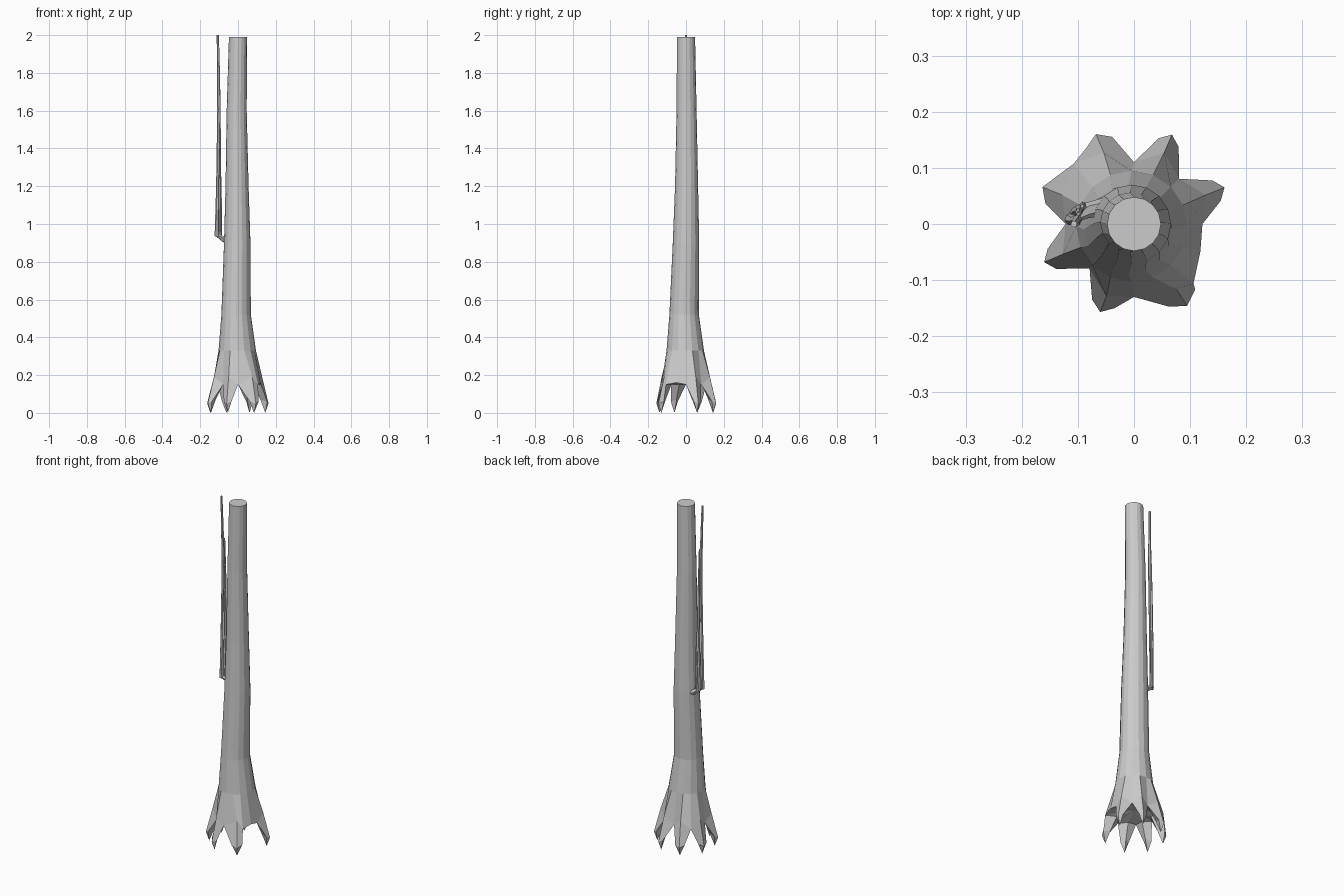
import bpy, bmesh
from math import cos, sin, radians

if "Cube" in bpy.data.objects:
    bpy.data.objects.remove(bpy.data.objects["Cube"])

N = 16

def polar(deg, r, z, cx=0.0, cy=0.0):
    a = radians(deg)
    return (cx + r * cos(a), cy + r * sin(a), z)

# Trunk: leaning stack of 16-sided rings, top to bottom (z, radius, cx, cy)
bm = bmesh.new()
rings = [(1.99, .048, 0, 0), (1.6, .053, -.007, .003), (1.2, .061, -.005, .003),
         (.9, .070, -.004, 0), (.52, .078, -.010, -.010), (.33, .099, -.004, -.004)]
loops = [[bm.verts.new(polar(i * 360 / N, r, z, cx, cy)) for i in range(N)]
         for z, r, cx, cy in rings]
bm.faces.new(loops[0])

# Flared skirt: low valleys between the roots, raised ridges above each root
valley_r = [.122, .114, .11, .152, .122, .112, .13, .15]
root_angle = [22, 67, 113, 158, 203, 249, 303, None]
root_reach = [.174, .173, .174, .176, .174, .168, .174, None]
root_half = [7, 7, 9, 9, 7, 8, 10, None]
skirt = []
for k in range(8):
    skirt.append(bm.verts.new(polar(k * 45, valley_r[k], .15)))
    if root_angle[k] is None:
        skirt.append(bm.verts.new(polar(k * 45 + 22.5, .128, .16)))
    else:
        skirt.append(bm.verts.new(polar(root_angle[k], .138, .19)))
loops.append(skirt)
for a, b in zip(loops, loops[1:]):
    for i in range(N):
        j = (i + 1) % N
        bm.faces.new((a[i], b[i], b[j], a[j]))

# Roots: four-sided claws ending in a point
under = list(skirt)
for k in range(8):
    if root_angle[k] is None:
        continue
    ang, reach, half = root_angle[k], root_reach[k], root_half[k]
    i = 2 * k + 1
    inner = bm.verts.new(polar(ang, .092, .15))
    under[i] = inner
    base = [skirt[i - 1], skirt[i], skirt[(i + 1) % N], inner]
    foot = [bm.verts.new(polar(ang + d, r, z)) for d, r, z in
            ((-half, reach - .014, .06), (0, reach, .05), (half, reach - .014, .06), (0, .128, .07))]
    tip = bm.verts.new(polar(ang, reach - .018, 0))
    for s in range(4):
        t = (s + 1) % 4
        bm.faces.new((base[s], foot[s], foot[t], base[t]))
        bm.faces.new((foot[s], tip, foot[t]))

# Hollow underside between the roots
hub = bm.verts.new((0, 0, .17))
for i in range(N):
    bm.faces.new((under[i], hub, under[(i + 1) % N]))
bmesh.ops.recalc_face_normals(bm, faces=bm.faces)
mesh = bpy.data.meshes.new("trunk")
bm.to_mesh(mesh)
bm.free()
trunk = bpy.data.objects.new("trunk", mesh)
bpy.context.collection.objects.link(trunk)


# Side branch and twigs: tapered six-sided tubes (x, y, z, radius)
def tube(name, pts):
    curve = bpy.data.curves.new(name, 'CURVE')
    curve.dimensions = '3D'
    curve.bevel_depth = 1
    curve.bevel_resolution = 1
    curve.use_fill_caps = True
    sp = curve.splines.new('POLY')
    sp.points.add(len(pts) - 1)
    for p, (x, y, z, r) in zip(sp.points, pts):
        p.co = (x, y, z, 1)
        p.radius = r
    sp.use_smooth = False
    ob = bpy.data.objects.new(name, curve)
    bpy.context.collection.objects.link(ob)


tube("branch_stub", [(-.055, .03, .905, .016), (-.085, .024, .925, .014), (-.11, .012, .943, .011)])
tube("main_twig", [(-.113, .008, .935, .011), (-.108, .006, 1.2, .008),
                   (-.101, .008, 1.6, .009), (-.103, .004, 1.78, .008), (-.107, 0, 2.0, .006)])
tube("second_twig", [(-.104, .02, .935, .010), (-.098, .026, 1.2, .009),
                     (-.098, .022, 1.5, .007), (-.099, .018, 1.75, .003)])
tube("short_twig", [(-.092, .03, .93, .008), (-.091, .034, 1.1, .006), (-.092, .032, 1.27, .003)])
